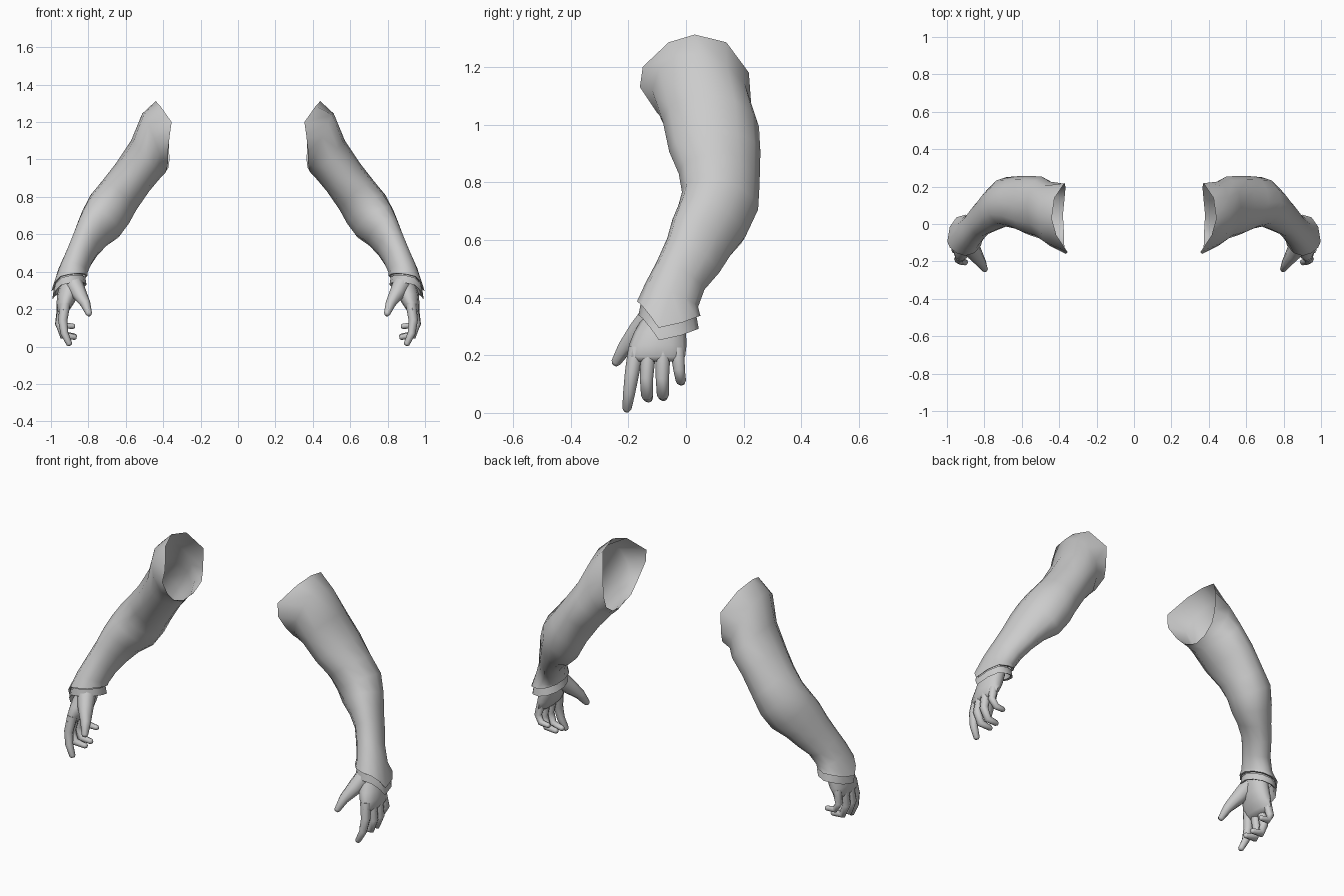
import bpy
import bmesh
import math
from mathutils import Vector

cube = bpy.data.objects.get("Cube")
if cube:
    bpy.data.objects.remove(cube, do_unlink=True)

grey = bpy.data.materials.new("plain_grey")
grey.use_nodes = True
COLOUR = (0.6, 0.6, 0.6, 1)
grey.diffuse_color = COLOUR
grey.node_tree.nodes["Principled BSDF"].inputs["Base Color"].default_value = COLOUR

SIDES = 12


def loft(name, rings, cap_start=False, cap_end=False):
    """Skin a list of rings and make a left and a right copy."""
    for side, label in ((1, "left"), (-1, "right")):
        bm = bmesh.new()
        loops = [[bm.verts.new((p[0] * side, p[1], p[2])) for p in ring] for ring in rings]
        for a, b in zip(loops, loops[1:]):
            n = len(a)
            for i in range(n):
                j = (i + 1) % n
                quad = [a[i], a[j], b[j], b[i]]
                bm.faces.new(quad if side < 0 else quad[::-1])
        if cap_start:
            bm.faces.new(loops[0] if side > 0 else loops[0][::-1])
        if cap_end:
            bm.faces.new(loops[-1][::-1] if side > 0 else loops[-1])
        bmesh.ops.recalc_face_normals(bm, faces=bm.faces)
        mesh = bpy.data.meshes.new(label + "_" + name)
        bm.to_mesh(mesh)
        bm.free()
        mesh.materials.append(grey)
        obj = bpy.data.objects.new(label + "_" + name, mesh)
        bpy.context.collection.objects.link(obj)
        bpy.ops.object.select_all(action="DESELECT")
        obj.select_set(True)
        bpy.context.view_layer.objects.active = obj
        bpy.ops.object.shade_smooth_by_angle(angle=math.radians(60))


def oval(centre, u, v, n=SIDES):
    """Ring of points around a centre, spanned by two half-axes."""
    steps = [math.tau * i / n for i in range(n)]
    return [centre + u * math.cos(t) + v * math.sin(t) for t in steps]


def resize(ring, factor, lift):
    """Copy a ring scaled about its middle and moved up."""
    mid = sum(ring, Vector()) / len(ring)
    return [mid + (p - mid) * factor + Vector((0, 0, lift)) for p in ring]


def digit(name, points, radii):
    """Finger: a tapering round tube with a rounded tip."""
    points = [Vector(p) for p in points]
    rings = []
    for i, (p, r) in enumerate(zip(points, radii)):
        along = (points[min(i + 1, len(points) - 1)] - points[max(i - 1, 0)]).normalized()
        u = Vector((0, 1, 0))
        u = (u - along * u.dot(along)).normalized()
        v = along.cross(u)
        rings.append(oval(p, u * r, v * r, 8))
        if i == len(points) - 1:
            rings.append(oval(p + along * r * 0.6, u * r * 0.6, v * r * 0.6, 8))
    loft(name, rings, True, True)


# Sleeve: open shoulder rim, from the top round by the front
rim = [Vector(p) for p in (
    (.44, .03, 1.312), (.415, -.06, 1.285), (.355, -.15, 1.20), (.365, -.16, 1.13),
    (.375, -.10, 1.04), (.375, -.04, .98), (.38, .05, .945), (.372, .13, .955),
    (.366, .195, 1.0), (.37, .215, 1.07), (.372, .218, 1.18), (.425, .14, 1.285))]

# Sleeve sections: outer x, z; inner x, z; middle y; half depth; rise at the front
sections = [
    (.512, 1.245, .388, .93, .055, .172, .03),
    (.572, 1.10, .412, .905, .086, .167, .01),
    (.652, .98, .475, .83, .1, .158, .0),
    (.722, .89, .545, .728, .115, .14, .02),
    (.788, .81, .582, .66, .118, .132, .03),
    (.83, .73, .625, .602, .09, .116, .055),
    (.858, .66, .692, .562, .055, .102, .06),
    (.888, .58, .742, .512, .025, .09, .06),
    (.922, .50, .778, .455, -.018, .082, .05),
    (.958, .42, .805, .395, -.05, .092, .04),
    (.998, .345, .805, .378, -.06, .11, .025),
]
rings = [rim]
for ox, oz, ix, iz, y, depth, rise in sections:
    outer, inner = Vector((ox, y, oz)), Vector((ix, y, iz))
    rings.append(oval((outer + inner) / 2, (outer - inner) / 2, Vector((0, -depth, rise))))

# Pointed cuff edge on the outer side
cuff = rings[-1]
cuff[0] += Vector((0, -.035, -.05))
for i in (1, -1):
    cuff[i] += Vector((0, -.01, -.022))
loft("sleeve", rings + [resize(cuff, .88, .002)])

# Second cuff layer showing below the first
loft("cuff_band", [resize(cuff, k, dz) for k, dz in
                   ((.88, -.004), (.95, -.046), (.82, -.04), (.74, .02))])

# Palm: x, y, z, half thickness, half breadth
palm = [(.885, -.06, .40, .05, .065), (.898, -.075, .33, .054, .075),
        (.91, -.09, .28, .056, .09), (.922, -.098, .235, .048, .1),
        (.935, -.103, .195, .034, .1), (.938, -.103, .178, .02, .085)]
loft("palm", [oval(Vector((x, y, z)), Vector((a, 0, 0)), Vector((0, -b, 0)))
              for x, y, z, a, b in palm], True, True)

# Fingers and thumb
digit("index_finger", [(.925, -.172, .225), (.937, -.187, .14), (.928, -.197, .07), (.902, -.205, .014)],
      (.028, .025, .021, .016))
digit("middle_finger", [(.935, -.13, .22), (.954, -.137, .12), (.935, -.135, .06), (.872, -.13, .05)],
      (.027, .023, .021, .015))
digit("ring_finger", [(.94, -.08, .22), (.955, -.082, .12), (.932, -.08, .062), (.874, -.078, .055)],
      (.027, .023, .021, .015))
digit("little_finger", [(.932, -.03, .22), (.95, -.024, .15), (.927, -.018, .112), (.88, -.016, .108)],
      (.025, .02, .018, .014))
digit("thumb", [(.882, -.105, .345), (.85, -.16, .285), (.815, -.21, .228), (.797, -.243, .175)],
      (.05, .041, .027, .017))
